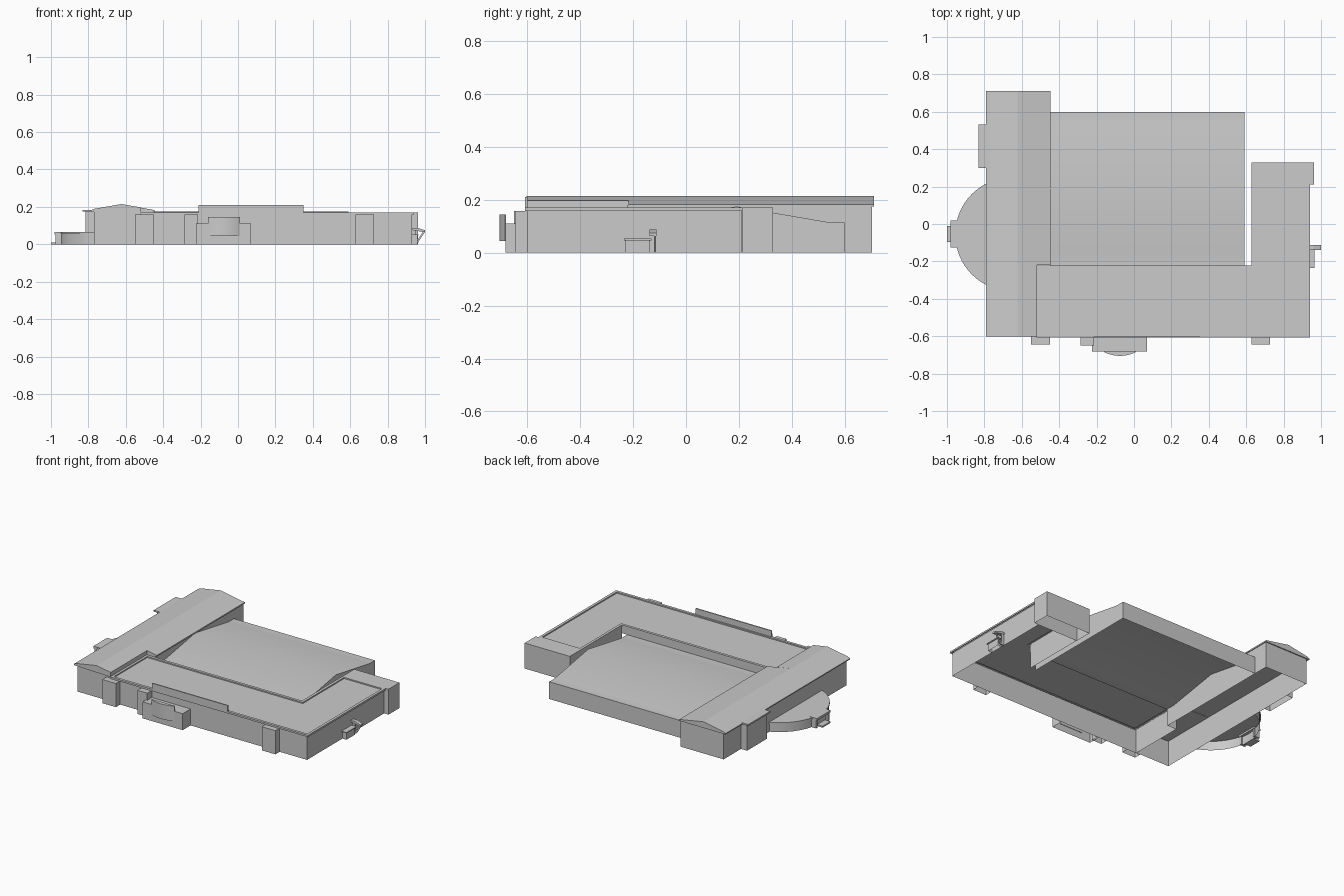
import bpy, bmesh, math

if "Cube" in bpy.data.objects:
    bpy.data.objects.remove(bpy.data.objects["Cube"])


def finish(name, bm, smooth=False):
    bmesh.ops.remove_doubles(bm, verts=bm.verts, dist=1e-5)
    me = bpy.data.meshes.new(name)
    bm.to_mesh(me)
    bm.free()
    ob = bpy.data.objects.new(name, me)
    bpy.context.collection.objects.link(ob)
    if smooth:
        bpy.context.view_layer.objects.active = ob
        ob.select_set(True)
        bpy.ops.object.shade_smooth_by_angle(angle=math.radians(30))
        ob.select_set(False)
    return ob


def shell(name, pts, z0, z1, skip=(), bottom=False, top=True, lip=None, smooth=False):
    """Counter-clockwise outline raised into walls with a roof; open underneath by default."""
    bm = bmesh.new()
    lo = [bm.verts.new((x, y, z0)) for x, y in pts]
    hi = [bm.verts.new((x, y, z1)) for x, y in pts]
    n = len(pts)
    for i in range(n):
        if i not in skip:
            j = (i + 1) % n
            bm.faces.new((lo[i], lo[j], hi[j], hi[i]))
    if bottom:
        bm.faces.new(lo[::-1])
    if top:
        roof = bm.faces.new(hi)
        if lip:  # sunken roof behind a low parapet
            bm.normal_update()
            bmesh.ops.inset_region(bm, faces=[roof], thickness=lip[0])
            r = bmesh.ops.extrude_face_region(bm, geom=[roof])
            bmesh.ops.translate(bm, vec=(0, 0, -lip[1]),
                                verts=[v for v in r["geom"] if isinstance(v, bmesh.types.BMVert)])
            if roof.is_valid:
                bm.faces.remove(roof)
    return finish(name, bm, smooth)


def rect(x0, x1, y0, y1):
    return [(x0, y0), (x1, y0), (x1, y1), (x0, y1)]


def box(name, x0, x1, y0, y1, z0, z1, bottom=True):
    return shell(name, rect(x0, x1, y0, y1), z0, z1, bottom=bottom)


def prism(name, prof, a, b, axis, smooth=False):
    """Profile (u, z) swept from a to b along the x or y axis."""
    bm = bmesh.new()
    at = (lambda u, z, t: (t, u, z)) if axis == 'x' else (lambda u, z, t: (u, t, z))
    v0 = [bm.verts.new(at(u, z, a)) for u, z in prof]
    v1 = [bm.verts.new(at(u, z, b)) for u, z in prof]
    bm.faces.new(v0)
    bm.faces.new(v1[::-1])
    for i in range(len(prof)):
        j = (i + 1) % len(prof)
        bm.faces.new((v0[i], v1[i], v1[j], v0[j]))
    bmesh.ops.recalc_face_normals(bm, faces=bm.faces)
    return finish(name, bm, smooth)


# L-shaped front building with parapet; inner wall stands on the hall roof
L = [(-.52, -.6), (.93, -.6), (.93, .21), (.63, .21), (.63, -.225), (-.52, -.225)]
shell("front_building_walls", L, 0, .16, skip=(4,), top=False)
E = [(-.52, -.608), (.942, -.608), (.942, .215), (.628, .215), (.628, -.222), (-.52, -.222)]
shell("front_building_roof", E, .158, .17, lip=(.025, .008))
box("inner_wall", -.45, .63, -.228, -.222, .115, .165)
box("rear_stair_block", .628, .962, .212, .328, 0, .17, bottom=False)
box("front_parapet", -.21, .35, -.608, -.6, .165, .21)

# Low hall with a shallow gable roof
hall = rect(-.45, .59, -.225, .6)
shell("hall_walls", hall, 0, .115, skip=(0,), top=False)
bm = bmesh.new()
section = [(-.225, .115), (-.16, .115), (.19, .175), (.54, .115), (.6, .115)]
rows = [[bm.verts.new((x, y, z)) for x in (-.45, .59)] for y, z in section]
for a, b in zip(rows, rows[1:]):
    bm.faces.new((a[0], a[1], b[1], b[0]))
for k in (0, 1):  # gable ends
    tri = [rows[i][k] for i in (1, 3, 2)]
    bm.faces.new(tri if k == 0 else tri[::-1])
bmesh.ops.recalc_face_normals(bm, faces=bm.faces)
finish("hall_roof", bm, True)

# Long side wing and its pitched roof, narrower beside the front building
wing = [(-.77, -.595), (-.52, -.595), (-.52, -.222), (-.452, -.222), (-.452, .703), (-.77, .703)]
shell("wing_walls", wing, 0, .18, top=False)
west = [(-.79, .174), (-.79, .181), (-.767, .19), (-.623, .215)]
prism("wing_roof_rear", west + [(-.447, .183), (-.447, .174)], -.218, .71, 'y')
prism("wing_roof_front", west + [(-.518, .197), (-.518, .165)], -.602, -.218, 'y')
box("side_bay", -.815, -.77, .31, .52, 0, .175, bottom=False)
box("side_bay_roof", -.832, -.77, .3, .532, .174, .184)

# Rounded lobby on the wing
cx, cy, n = -.652, -.055, 24


def arc(r, x_end):
    a = math.acos((cx - x_end) / -r * -1)
    return [(cx - r * math.cos(t), cy - r * math.sin(t))
            for t in [-a + 2 * a * i / n for i in range(n + 1)]]


shell("lobby_walls", arc(.298, -.77), 0, .057, skip=(n,), top=False, smooth=True)
shell("lobby_roof", arc(.304, -.77), .055, .065, smooth=True)

# Lobby porch: jambs, lintel, door and step
for i, y in enumerate((-.12, .005)):
    box(f"porch_jamb_{i}", -.975, -.935, y, y + .015, 0, .055)
box("porch_roof", -.98, -.93, -.125, .02, .053, .067)
box("porch_door", -.96, -.95, -.106, .006, 0, .054)
box("porch_step", -1, -.96, -.095, -.012, 0, .01)

# Pilasters on the front
for i, (x0, x1, y) in enumerate(((-.55, -.45, -.645), (.627, .727, -.645), (-.287, -.215, -.65))):
    box(f"front_pilaster_{i}", x0, x1, y, -.6, 0, .158, bottom=False)

# Main entrance box with a curved panel in front
box("entrance_box", -.225, .07, -.683, -.6, 0, .11, bottom=False)
front = [(-.16 + .17 * i / 12, -.685 - .02 * (1 - ((i - 6) / 6) ** 2)) for i in range(13)]
shell("entrance_panel", front + [(.01, -.68), (-.16, -.68)], .045, .145, bottom=True, smooth=True)

# Side entrance: low box, bracketed canopy and post
box("side_entrance_box", .93, .96, -.228, -.137, 0, .048, bottom=False)
box("side_entrance_roof", .93, .966, -.235, -.13, .047, .053)
prism("side_canopy", [(.93, .088), (.96, .088), (1, .075), (1, .064), (.93, .076)], -.138, -.112, 'y')
prism("canopy_brace", [(.99, .068), (1, .068), (.957, 0), (.945, 0)], -.121, -.114, 'y')
box("canopy_post", .93, .95, -.121, -.114, 0, .08)
